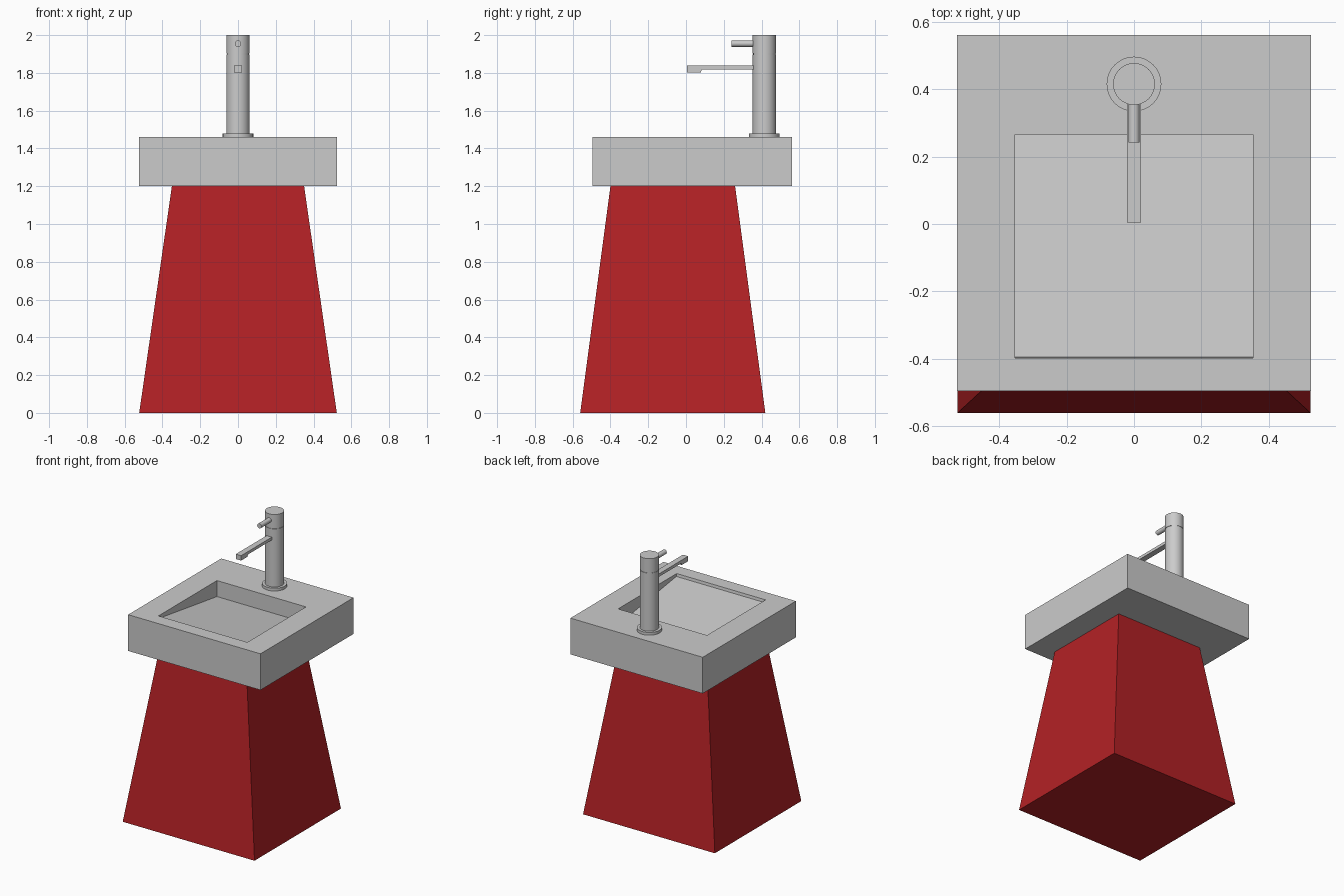
import bpy, bmesh, math

if "Cube" in bpy.data.objects:
    bpy.data.objects.remove(bpy.data.objects["Cube"])


def rect(x, y0, y1, z0, z1=None):
    """Rectangle loop: half width x, front y0 at height z0, back y1 at height z1."""
    z1 = z0 if z1 is None else z1
    return [(-x, y0, z0), (x, y0, z0), (x, y1, z1), (-x, y1, z1)]


def loft(name, loops, color=None):
    """Join successive loops with quads and cap both ends."""
    bm = bmesh.new()
    rings = [[bm.verts.new(p) for p in loop] for loop in loops]
    for a, b in zip(rings, rings[1:]):
        n = len(a)
        for i in range(n):
            j = (i + 1) % n
            bm.faces.new((a[i], a[j], b[j], b[i]))
    bm.faces.new(rings[0][::-1])
    bm.faces.new(rings[-1])
    bmesh.ops.recalc_face_normals(bm, faces=bm.faces)
    mesh = bpy.data.meshes.new(name)
    bm.to_mesh(mesh)
    bm.free()
    obj = bpy.data.objects.new(name, mesh)
    bpy.context.collection.objects.link(obj)
    if color:
        mat = bpy.data.materials.new(name + "_paint")
        mat.diffuse_color = color
        mat.use_nodes = True
        mat.node_tree.nodes["Principled BSDF"].inputs["Base Color"].default_value = mat.diffuse_color
        mesh.materials.append(mat)
    return obj


def smooth(obj):
    bpy.ops.object.select_all(action='DESELECT')
    obj.select_set(True)
    bpy.context.view_layer.objects.active = obj
    bpy.ops.object.shade_smooth_by_angle(angle=math.radians(35))


def turned(name, y, profile, n=48):
    """Vertical turned part from (radius, z) pairs."""
    ring = [(math.cos(2 * math.pi * i / n), math.sin(2 * math.pi * i / n)) for i in range(n)]
    smooth(loft(name, [[(r * c, y + r * s, z) for c, s in ring] for r, z in profile]))


# Tapered red pedestal
loft("pedestal", [rect(0.523, -0.56, 0.42, 0), rect(0.35, -0.40, 0.26, 1.2)],
     (0.45, 0.015, 0.018, 1))

# Square basin with a recess whose floor slopes down to the back
loft("basin", [
    rect(0.525, -0.495, 0.56, 1.2),
    rect(0.525, -0.495, 0.56, 1.46),
    rect(0.353, -0.398, 0.266, 1.46),
    rect(0.353, -0.395, 0.266, 1.44, 1.345),
])

# Tap: flange, body with a fine groove, and rotating cap
TAP_Y = 0.415
turned("tap_flange", TAP_Y, [(0.081, 1.46), (0.081, 1.48)])
turned("tap_body", TAP_Y, [(0.062, 1.47), (0.062, 1.897), (0.059, 1.897), (0.059, 1.902),
                           (0.062, 1.902), (0.062, 2.0)])

# Flat spout with a thicker outlet at the tip
side = [(0.38, 1.838), (0.005, 1.838), (0.005, 1.803), (0.078, 1.803), (0.084, 1.817), (0.38, 1.817)]
loft("spout", [[(x, y, z) for y, z in side] for x in (-0.021, 0.021)])

# Round lever pointing forward
bpy.ops.mesh.primitive_cylinder_add(vertices=24, radius=0.017, depth=0.14,
                                    location=(0, 0.312, 1.955), rotation=(math.pi / 2, 0, 0))
lever = bpy.context.object
lever.name = "lever"
smooth(lever)
